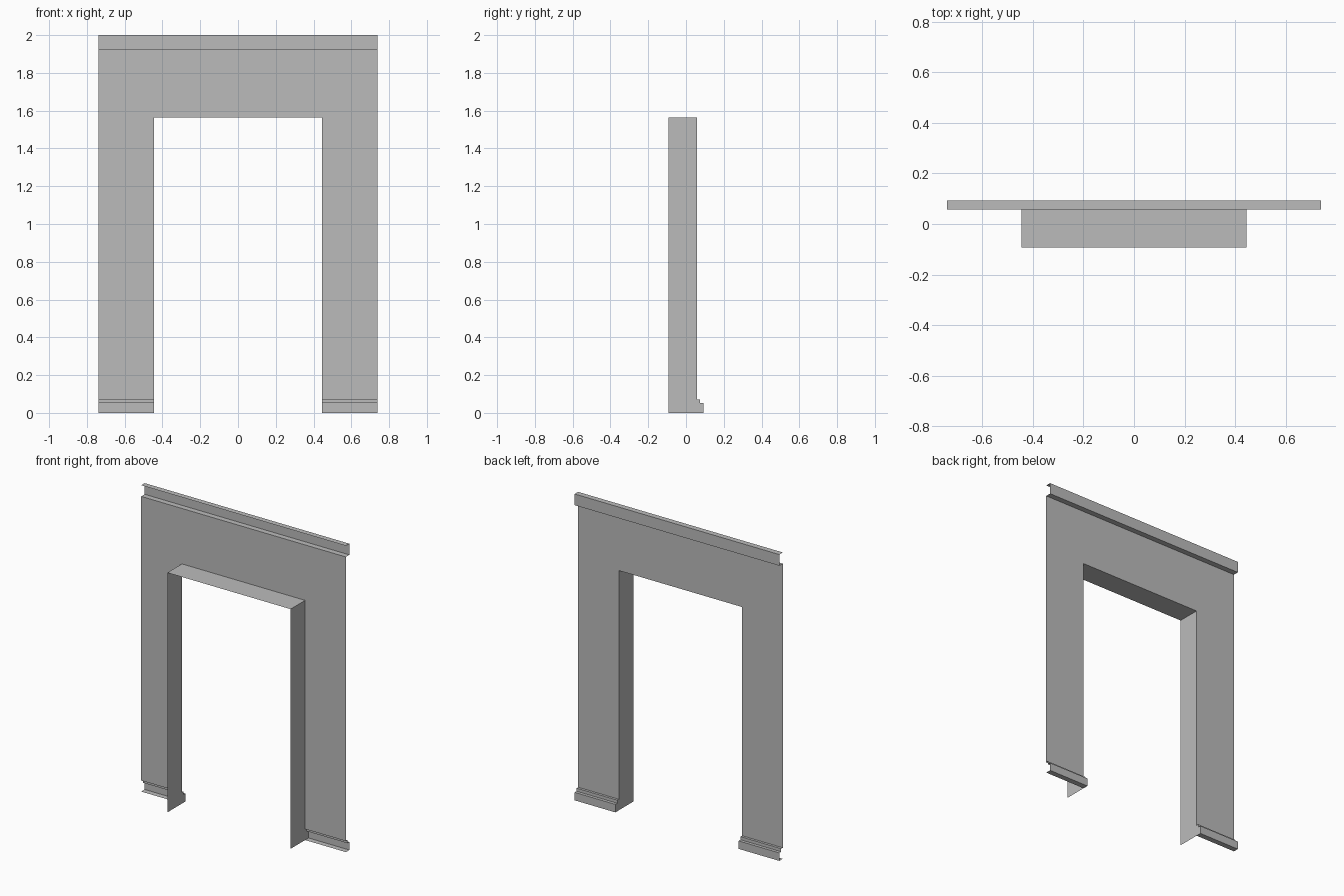
import bpy
import bmesh

cube = bpy.data.objects.get("Cube")
if cube:
    bpy.data.objects.remove(cube, do_unlink=True)

# Main dimensions
HALF_W, OPEN_W = 0.739, 0.445
OPEN_TOP, CORNICE_Z, TOP = 1.565, 1.927, 2.0
INNER, WALL, OUTER = -0.093, 0.057, 0.093
STEP_Y, STEP_Z, BASE_Z = 0.073, 0.052, 0.072

gray = bpy.data.materials.new("plain gray")
gray.use_nodes = True
gray.diffuse_color = (0.5, 0.5, 0.5, 1)
gray.node_tree.nodes["Principled BSDF"].inputs["Base Color"].default_value = (0.5, 0.5, 0.5, 1)


def make_sheet(name, polygons):
    """Open sheet made of flat polygons."""
    bm = bmesh.new()
    for points in polygons:
        bm.faces.new([bm.verts.new(p) for p in points])
    bmesh.ops.remove_doubles(bm, verts=bm.verts, dist=0.0001)
    mesh = bpy.data.meshes.new(name)
    bm.to_mesh(mesh)
    bm.free()
    mesh.materials.append(gray)
    obj = bpy.data.objects.new(name, mesh)
    bpy.context.collection.objects.link(obj)
    return obj


def make_moulding(name, profile, x0, x1):
    """Sweep an open (y, z) profile along x."""
    strips = [[(x0, *a), (x1, *a), (x1, *b), (x0, *b)]
              for a, b in zip(profile, profile[1:])]
    return make_sheet(name, strips)


# Wall panel around the doorway, facing the back
outline = [(OPEN_W, BASE_Z), (HALF_W, BASE_Z), (HALF_W, CORNICE_Z)]
outline += [(-x, z) for x, z in reversed(outline)]
outline += [(-OPEN_W, OPEN_TOP), (OPEN_W, OPEN_TOP)]
make_sheet("wall_panel", [[(x, WALL, z) for x, z in reversed(outline)]])

# Cornice along the top of the wall
make_moulding("cornice", [(TOP, WALL), (TOP, OUTER), (CORNICE_Z, OUTER), (CORNICE_Z, WALL)]
              and [(WALL, TOP), (OUTER, TOP), (OUTER, CORNICE_Z), (WALL, CORNICE_Z)][::-1],
              -HALF_W, HALF_W)

# Stepped skirting, with jambs that close its inner ends
skirting = [(WALL, 0), (OUTER, 0), (OUTER, STEP_Z), (STEP_Y, STEP_Z),
            (STEP_Y, BASE_Z), (WALL, BASE_Z)]
jamb = [(INNER, 0)] + skirting[1:] + [(WALL, OPEN_TOP), (INNER, OPEN_TOP)]
for side, sign in (("left", 1), ("right", -1)):
    ends = sorted((sign * OPEN_W, sign * HALF_W))
    make_moulding(side + "_skirting", skirting, *ends)
    points = [(sign * OPEN_W, y, z) for y, z in jamb]
    make_sheet(side + "_jamb", [points[::-sign]])

# Underside of the door head
make_moulding("door_head", [(WALL, OPEN_TOP), (INNER, OPEN_TOP)][::-1], -OPEN_W, OPEN_W)
bpy.data.objects["door_head"].data.flip_normals()
